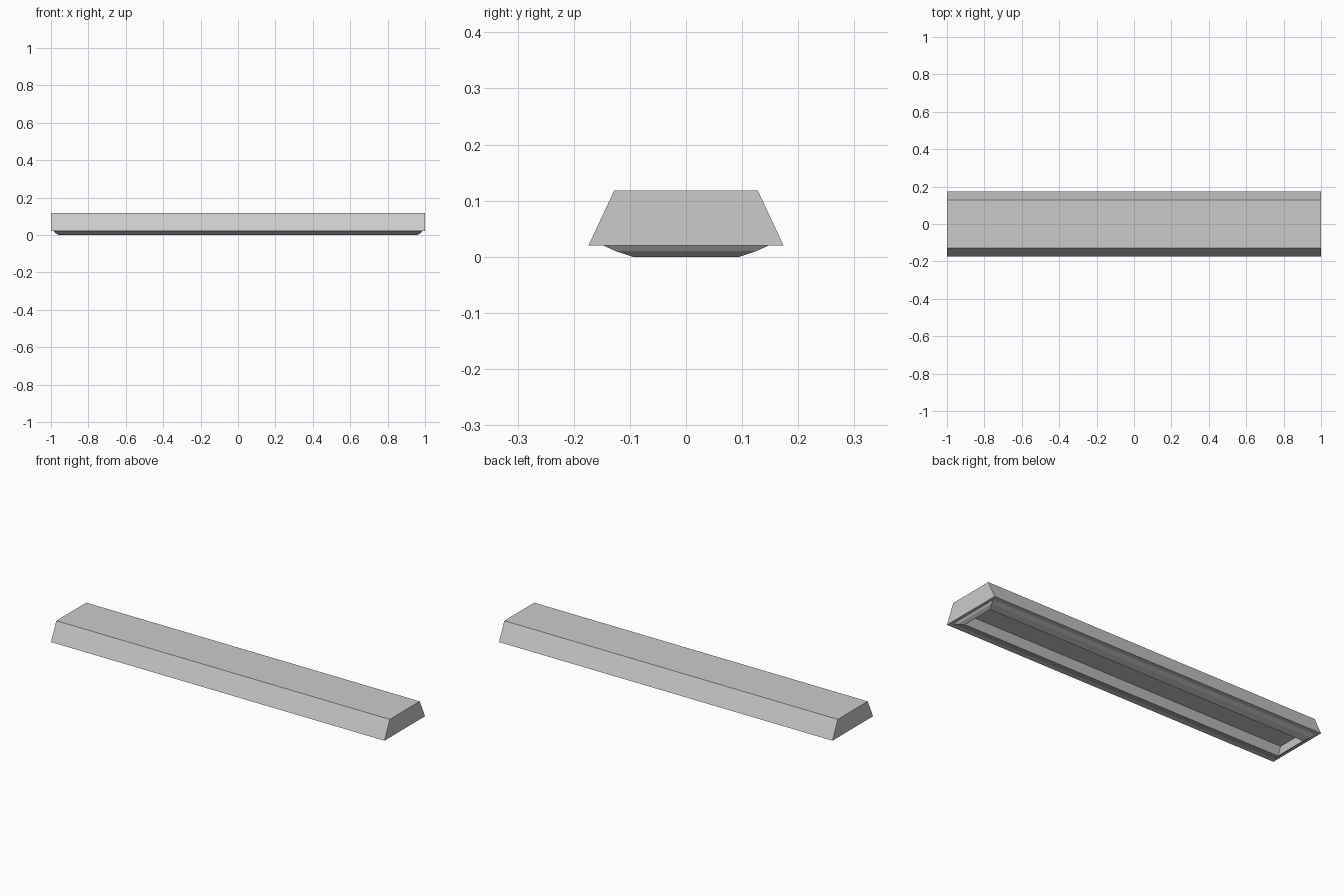
import bpy, bmesh

if "Cube" in bpy.data.objects:
    bpy.data.objects.remove(bpy.data.objects["Cube"])


def loft(name, rings, cap_start=True, cap_end=True):
    """Skin a stack of centred rectangles given as (half_x, half_y, z)."""
    bm = bmesh.new()
    loops = []
    for hx, hy, z in rings:
        loops.append([bm.verts.new((sx * hx, sy * hy, z))
                      for sx, sy in ((-1, -1), (1, -1), (1, 1), (-1, 1))])
    for a, b in zip(loops, loops[1:]):
        for i in range(4):
            j = (i + 1) % 4
            bm.faces.new((a[i], a[j], b[j], b[i]))
    if cap_start:
        bm.faces.new(loops[0])
    if cap_end:
        bm.faces.new(loops[-1])
    bmesh.ops.recalc_face_normals(bm, faces=bm.faces[:])
    mesh = bpy.data.meshes.new(name)
    bm.to_mesh(mesh)
    bm.free()
    ob = bpy.data.objects.new(name, mesh)
    bpy.context.collection.objects.link(ob)
    return ob


# Long housing with sloped sides and upright ends
loft("housing", [(1.0, 0.174, 0.02), (1.0, 0.128, 0.118)])

# Rounded rim under the housing, turning inward into a shallow recess
loft("lower_rim", [
    (0.985, 0.147, 0.02),
    (0.977, 0.125, 0.01),
    (0.96, 0.095, 0.0),
    (0.958, 0.091, 0.0),
    (0.955, 0.068, 0.019),
], cap_start=True, cap_end=True)

# Cut the recess up into the housing
cutter = loft("recess_cutter", [
    (0.96, 0.094, -0.003),
    (0.953, 0.065, 0.038),
])
cutter.hide_render = True
cutter.hide_viewport = True
cutter.display_type = 'WIRE'
for name in ("housing", "lower_rim"):
    mod = bpy.data.objects[name].modifiers.new("recess", 'BOOLEAN')
    mod.operation = 'DIFFERENCE'
    mod.solver = 'EXACT'
    mod.object = cutter
